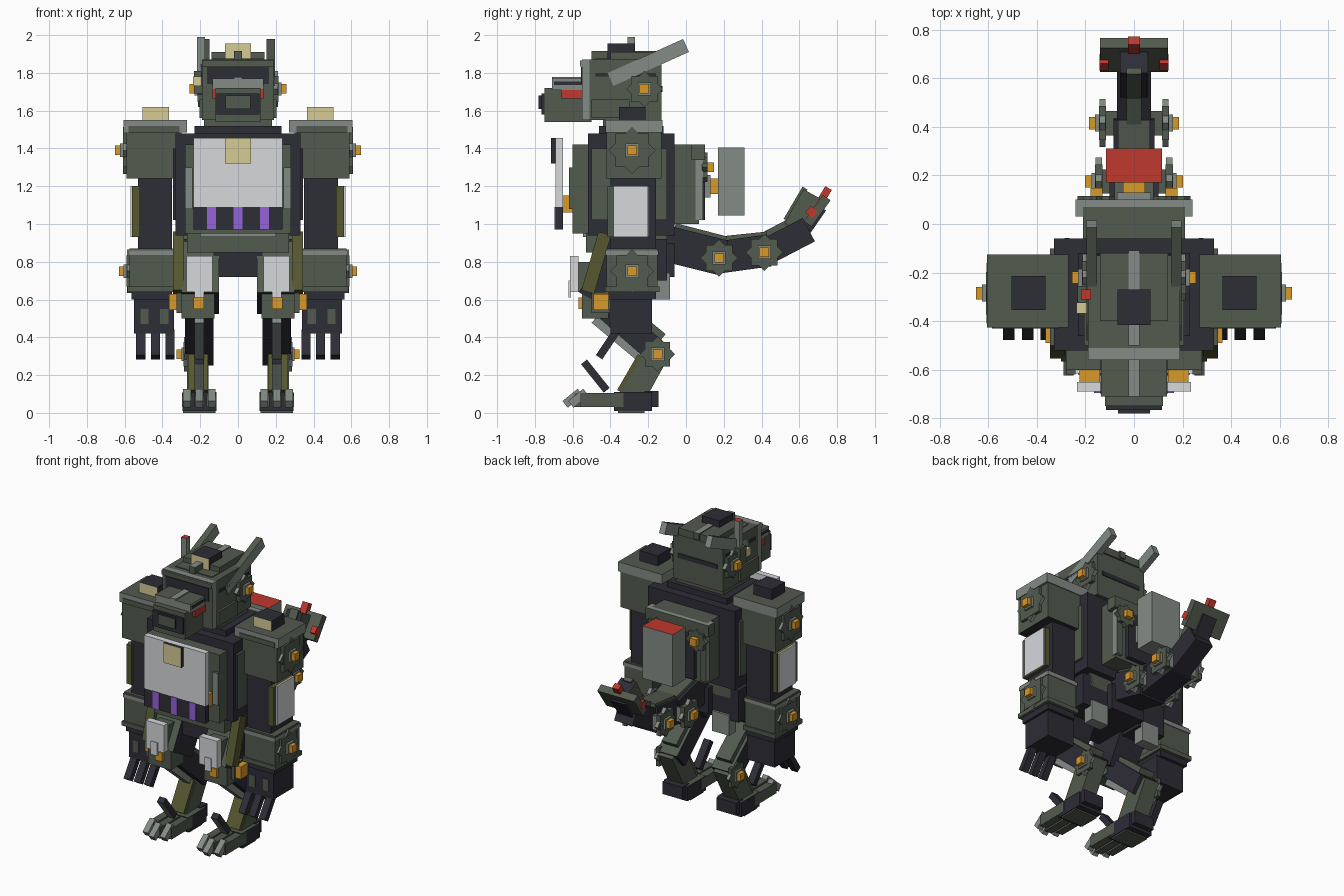
import bpy
import bmesh
from math import atan2, hypot, pi
from mathutils import Matrix, Vector

if "Cube" in bpy.data.objects:
    bpy.data.objects.remove(bpy.data.objects["Cube"])


def paint(name, r, g, b):
    mat = bpy.data.materials.new(name)
    mat.use_nodes = True
    mat.diffuse_color = (r, g, b, 1)
    mat.node_tree.nodes["Principled BSDF"].inputs["Base Color"].default_value = (r, g, b, 1)
    return mat


GREEN = paint("army green", .085, .103, .077)
NAVY = paint("dark navy", .027, .026, .037)
WHITE = paint("light grey", .68, .69, .71)
GREY = paint("mid grey", .23, .26, .235)
ORANGE = paint("orange", .7, .32, .022)
RED = paint("red", .52, .04, .026)
PURPLE = paint("purple", .3, .125, .7)
KHAKI = paint("khaki", .67, .6, .3)
OLIVE = paint("olive", .09, .095, .03)

NORMALS = {"front": (0, -1, 0), "top": (0, 0, 1), "bottom": (0, 0, -1), "back": (0, 1, 0),
           "outer": (1, 0, 0), "inner": (-1, 0, 0)}


def block(name, centre, size, mat, tilt=0, axis="X", **faces):
    """Box with an optional different colour on chosen sides."""
    side = -1 if centre[0] < 0 else 1
    bm = bmesh.new()
    bmesh.ops.create_cube(bm, size=1)
    mesh = bpy.data.meshes.new(name)
    mesh.materials.append(mat)
    bm.normal_update()
    for where, colour in faces.items():
        mesh.materials.append(colour)
        normal = Vector(NORMALS[where])
        normal.x *= side
        for face in bm.faces:
            if face.normal.dot(normal) > .9:
                face.material_index = len(mesh.materials) - 1
    place = Matrix.Translation(centre) @ Matrix.Rotation(tilt, 4, axis)
    bm.transform(place @ Matrix.Diagonal((*size, 1)))
    bm.to_mesh(mesh)
    bm.free()
    obj = bpy.data.objects.new(name, mesh)
    bpy.context.collection.objects.link(obj)


def sides(x):
    """A single number is a centred half width, a pair is mirrored."""
    if isinstance(x, tuple):
        mid, wide = (x[0] + x[1]) / 2, x[1] - x[0]
        return [("_left", mid, wide), ("_right", -mid, wide)]
    return [("", 0, 2 * x)]


def box(name, x, y, z, mat, **faces):
    for tag, mid, wide in sides(x):
        block(name + tag, (mid, sum(y) / 2, sum(z) / 2), (wide, y[1] - y[0], z[1] - z[0]), mat, **faces)


def beam(name, x, start, end, thick, mat, **faces):
    dy, dz = end[0] - start[0], end[1] - start[1]
    for tag, mid, wide in sides(x):
        block(name + tag, (mid, (start[0] + end[0]) / 2, (start[1] + end[1]) / 2),
              (wide, hypot(dy, dz), thick), mat, tilt=atan2(dz, dy), **faces)


def star(name, x, y, z, half, depth=.03):
    """Eight-pointed hub on both sides with a square bolt."""
    for tag, s in (("_left", 1), ("_right", -1)):
        block(name + "_plate" + tag, (s * x, y, z), (depth, 2 * half, 2 * half), GREEN)
        block(name + "_points" + tag, (s * x, y, z), (depth - .004, 2 * half, 2 * half), GREY,
              tilt=pi / 4, outer=GREEN)
        block(name + "_boss" + tag, (s * (x + depth / 2), y, z), (depth, .07, .07), GREY)
        block(name + "_bolt" + tag, (s * (x + depth), y, z), (.052, .05, .05), ORANGE)


# Head
box("head", .19, (-.51, -.13), (1.55, 1.87), GREEN)
box("head_front_cap", .14, (-.48, -.4), (1.86, 1.876), GREEN)
box("head_rear_cap", .14, (-.4, -.12), (1.86, 1.91), GREEN)
box("head_crest", .022, (-.5, -.11), (1.87, 1.916), GREEN, top=GREY)
box("face_frame", .19, (-.55, -.51), (1.55, 1.87), GREY, front=GREEN)
box("brow", .19, (-.56, -.55), (1.835, 1.865), GREY, front=GREEN)
box("visor", .165, (-.556, -.549), (1.74, 1.83), NAVY)
box("head_panel", (.19, .195), (-.48, -.16), (1.78, 1.8), NAVY)
box("head_back_panel", .15, (-.13, -.124), (1.7, 1.73), NAVY)
box("jaw_panel", (.19, .205), (-.5, -.3), (1.56, 1.66), GREEN)
box("head_lamp", .068, (-.415, -.27), (1.87, 1.955), NAVY, front=KHAKI)
star("head_hub", .2, -.22, 1.715, .068)
beam("ear", (.152, .195), (-.4, 1.765), (0, 1.945), .075, GREY, top=GREEN)
block("antenna", (-.197, -.29, 1.85), (.042, .042, .28), GREY, top=RED)
block("antenna_base", (-.21, -.29, 1.75), (.045, .07, .12), GREEN)
block("antenna_lamp", (-.212, -.345, 1.755), (.05, .045, .05), KHAKI)

# Snout
box("snout", .12, (-.75, -.5), (1.54, 1.72), GREEN)
box("snout_roof", .135, (-.71, -.5), (1.71, 1.77), GREY, top=GREEN)
box("snout_ridge", .022, (-.71, -.5), (1.768, 1.778), GREY)
box("snout_groove", .138, (-.7, -.55), (1.735, 1.755), NAVY, front=GREY)
box("nose", .115, (-.765, -.74), (1.58, 1.69), NAVY)
box("nose_plate", .065, (-.78, -.76), (1.61, 1.68), NAVY, front=GREEN)
box("eye", (.115, .136), (-.66, -.55), (1.665, 1.71), RED)

# Neck and torso
box("neck", .18, (-.44, -.15), (1.46, 1.56), GREEN)
box("collar", .23, (-.46, -.12), (1.47, 1.52), NAVY)
box("torso", .33, (-.52, -.06), (.94, 1.48), NAVY)
box("chest", .28, (-.6, -.5), (.95, 1.42), GREEN)
box("chest_rib", (.24, .28), (-.62, -.59), (1.08, 1.3), GREEN, front=GREY)
box("chest_flank", (.33, .345), (-.5, -.1), (1.02, 1.4), GREEN, front=NAVY)
box("chest_plate", .235, (-.69, -.65), (1.09, 1.455), WHITE)
box("chest_lamp", .068, (-.715, -.69), (1.32, 1.455), NAVY, front=KHAKI)
box("vent", .235, (-.69, -.65), (.97, 1.09), NAVY)
for i in (-1, 0, 1):
    block("vent_light", (i * .14, -.692, 1.03), (.048, .008, .12), PURPLE)
box("chest_bolt", (.14, .225), (-.65, -.59), (1.06, 1.15), ORANGE)
box("waist", .27, (-.53, -.1), (.85, .96), GREEN)
box("belt", .2, (-.545, -.5), (.93, .96), GREY)
box("pelvis", .13, (-.46, -.06), (.72, .9), NAVY)

# Back pack and tank
box("pack", .21, (-.07, .07), (1, 1.42), GREEN)
box("pack_frame", .24, (.03, .1), (1.34, 1.42), GREEN, top=GREY)
box("pack_rail", (.17, .215), (.05, .09), (1.02, 1.36), GREY, back=GREEN)
box("pack_core", .13, (.06, .1), (1.02, 1.34), NAVY)
for tag, s in (("_left", 1), ("_right", -1)):
    for turn in (0, pi / 4):
        block("pack_hub" + tag, (s * .155, .1, 1.3), (.11, .03, .11), GREEN, tilt=turn, axis="Y")
    block("pack_bolt" + tag, (s * .155, .125, 1.3), (.05, .045, .05), ORANGE)
box("tank_bracket", .07, (.08, .13), (1.14, 1.26), GREY)
box("tank_mount", .045, (.12, .175), (1.16, 1.24), ORANGE)
box("tank", .115, (.17, .31), (1.045, 1.405), GREY, top=RED)

# Arms
box("shoulder", (.3, .59), (-.42, -.13), (1.24, 1.52), GREEN, bottom=NAVY)
box("shoulder_cap", (.27, .605), (-.425, -.125), (1.485, 1.55), GREY, top=GREEN)
box("shoulder_trim", (.31, .58), (-.43, -.4), (1.485, 1.518), GREEN)
box("shoulder_lamp", (.365, .505), (-.355, -.215), (1.55, 1.62), NAVY, front=KHAKI)
star("shoulder_hub", .595, -.285, 1.39, .088)
box("upper_arm", (.35, .53), (-.4, -.16), (.85, 1.25), NAVY)
box("arm_guard", (.52, .56), (-.415, -.19), (.93, 1.2), OLIVE, outer=GREEN)
box("arm_shield", (.56, .569), (-.385, -.2), (.93, 1.2), WHITE)
box("forearm", (.345, .575), (-.42, -.15), (.65, .87), GREEN)
box("forearm_rim", (.34, .58), (-.425, -.145), (.835, .86), GREY, top=GREEN)
box("cuff", (.335, .585), (-.43, -.14), (.64, .67), GREEN)
box("wrist", (.35, .565), (-.41, -.16), (.6, .65), NAVY)
star("forearm_hub", .575, -.285, .75, .082)
box("hand", (.34, .55), (-.4, -.18), (.42, .61), NAVY)
for spot in (.39, .495):
    box("knuckle_plate", (spot - .022, spot + .022), (-.406, -.398), (.47, .55), GREEN)
for spot in (.36, .437, .515):
    beam("finger", (spot - .024, spot + .024), (-.46, .295), (-.37, .43), .04, NAVY)

# Hips and thighs
beam("thigh", (.1, .3), (-.46, .58), (-.27, .93), .24, NAVY, top=GREEN)
box("hip", (.12, .33), (-.42, -.1), (.7, .92), NAVY)
beam("skirt", (.285, .345), (-.52, .64), (-.43, .95), .07, OLIVE)
box("thigh_mount", (.15, .26), (-.575, -.44), (.64, .8), GREEN)
box("thigh_plate", (.135, .272), (-.615, -.57), (.64, .83), WHITE)
box("thigh_plate_boss", (.18, .23), (-.622, -.61), (.61, .7), WHITE)
box("thruster", (.14, .27), (-.16, -.085), (.6, .74), GREY)
box("knee", (.125, .3), (-.55, -.41), (.5, .65), GREEN)
box("knee_bolt", (.18, .235), (-.57, -.54), (.55, .61), ORANGE)
box("knee_joint_cover", (.28, .325), (-.5, -.4), (.53, .64), GREEN)
box("knee_joint", (.32, .365), (-.49, -.41), (.545, .63), ORANGE)

# Lower legs and feet
beam("shank", (.13, .28), (-.45, .58), (-.13, .3), .13, NAVY, top=GREEN)
beam("shank_rod", (.18, .23), (-.48, .5), (-.24, .3), .06, GREY, top=GREEN)
beam("shank_guard", (.15, .26), (-.36, .58), (-.13, .39), .07, GREEN)
beam("lower_leg", (.155, .27), (-.29, .07), (-.13, .36), .13, GREEN)
beam("shin_guard", (.16, .265), (-.345, .11), (-.235, .3), .045, OLIVE)
star("ankle_hub", .275, -.15, .31, .065, depth=.025)
beam("shin_piston", (.18, .23), (-.54, .27), (-.42, .12), .04, NAVY, bottom=GREY)
box("heel", (.13, .28), (-.22, -.145), (.03, .115), NAVY)
box("foot", (.115, .295), (-.38, -.18), (.01, .11), NAVY, top=GREEN)
box("sole", (.12, .29), (-.36, -.22), (0, .05), GREEN)
for spot in (.14, .205, .27):
    reach = .03 if spot == .205 else 0
    box("toe", (spot - .026, spot + .026), (-.56 - reach, -.33), (.03, .105), GREEN)
    beam("claw", (spot - .02, spot + .02), (-.61 - reach, .045), (-.53 - reach, .11), .045, GREY)

# Tail
beam("tail_root", .1, (-.12, .9), (.2, .82), .19, NAVY)
beam("tail_root_armour", .08, (-.06, .98), (.21, .91), .05, GREEN)
beam("tail_middle", .085, (.15, .82), (.44, .86), .17, NAVY)
beam("tail_middle_armour", .065, (.19, .915), (.43, .94), .04, GREEN)
beam("tail_rear", .07, (.4, .84), (.65, .97), .14, NAVY)
beam("tail_rear_armour", .03, (.4, .93), (.59, 1.03), .04, GREEN)
beam("tail_end", .055, (.59, .94), (.7, 1.1), .1, NAVY)
for name, y, z, wide in (("tail_front_hub", .175, .82, .13), ("tail_rear_hub", .415, .85, .115)):
    box(name + "_axle", wide, (y - .05, y + .05), (z - .05, z + .05), GREY, top=GREEN)
    star(name, wide + .015, y, z, .07)
beam("tail_head", .058, (.565, .98), (.665, 1.16), .1, NAVY, outer=GREEN, inner=GREEN)
beam("tail_head_armour", .03, (.53, 1.02), (.63, 1.19), .03, GREEN)
beam("tail_fin", .14, (.645, 1), (.745, 1.14), .05, GREEN)
beam("tail_light", (.105, .143), (.65, 1.045), (.68, 1.08), .05, RED)
beam("tail_tip", .024, (.7, 1.1), (.755, 1.19), .04, RED)
